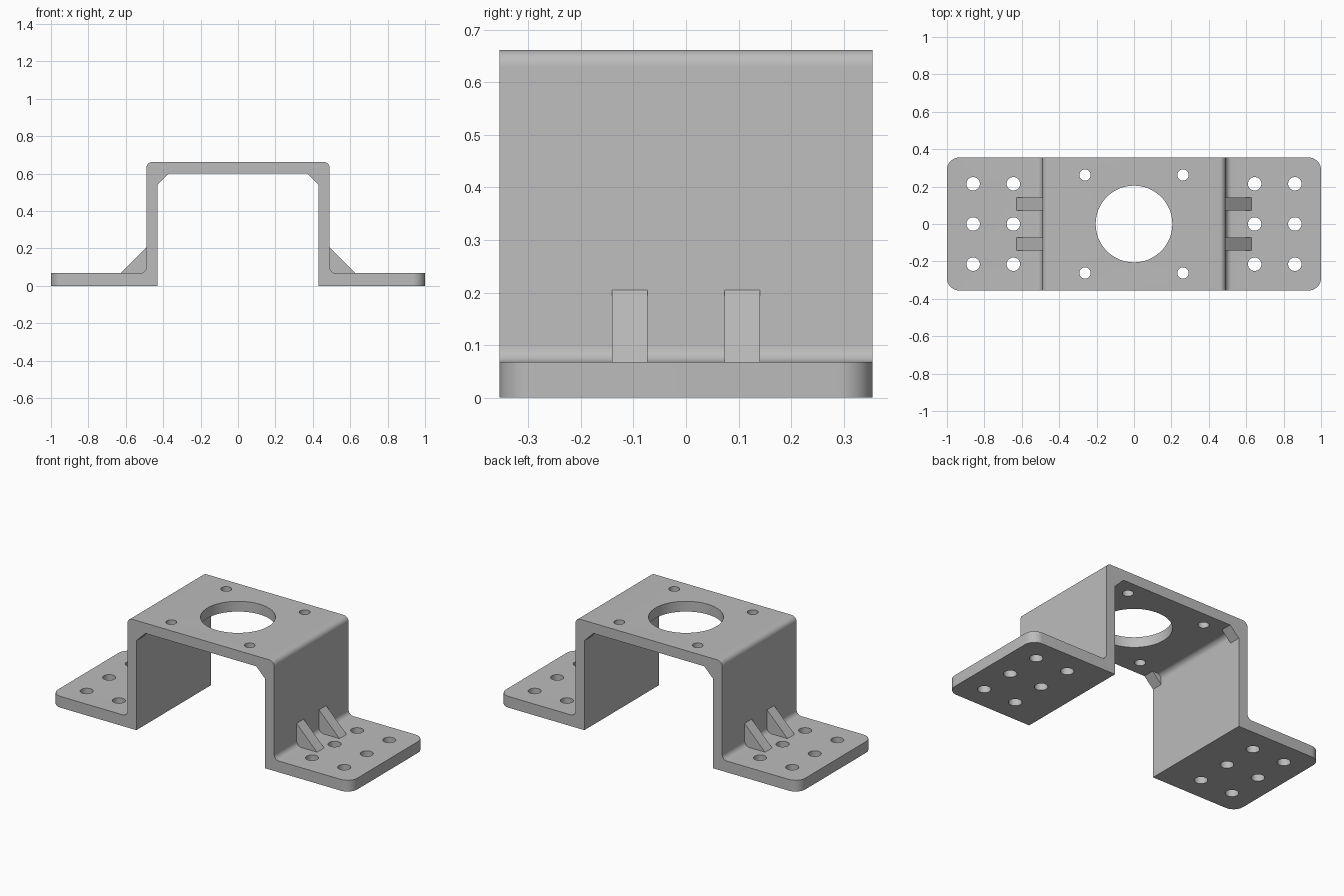
import bpy, bmesh, math
from mathutils import Vector

cube = bpy.data.objects.get("Cube")
if cube:
    bpy.data.objects.remove(cube)

# Main dimensions
HALF_Y = 0.355
WALL_IN, WALL_OUT = 0.43, 0.49
BASE_T, TOP_IN, TOP = 0.068, 0.60, 0.662
FILLET = 0.032
RIB_W = 0.068

grey = bpy.data.materials.new("bracket grey")
grey.use_nodes = True
colour = (0.5, 0.5, 0.5, 1)
grey.diffuse_color = colour
grey.node_tree.nodes["Principled BSDF"].inputs["Base Color"].default_value = colour


def add_object(name, bm):
    bmesh.ops.recalc_face_normals(bm, faces=bm.faces)
    mesh = bpy.data.meshes.new(name)
    bm.to_mesh(mesh)
    bm.free()
    mesh.materials.append(grey)
    obj = bpy.data.objects.new(name, mesh)
    bpy.context.collection.objects.link(obj)
    return obj


def extrude_profile(points, y0, y1):
    """Extrude an x-z outline along y."""
    bm = bmesh.new()
    face = bm.faces.new([bm.verts.new((x, y0, z)) for x, z in points])
    new = bmesh.ops.extrude_face_region(bm, geom=[face])["geom"]
    bmesh.ops.translate(bm, vec=(0, y1 - y0, 0),
                        verts=[v for v in new if isinstance(v, bmesh.types.BMVert)])
    return bm


def round_edges(bm, test, radius, segments=8):
    edges = [e for e in bm.edges if test(e.verts[0].co, e.verts[1].co)]
    bmesh.ops.bevel(bm, geom=edges, offset=radius, segments=segments,
                    profile=0.5, affect='EDGES')


def combine(target, tool, operation):
    """Apply a boolean and remove the tool."""
    tool.hide_render = True
    mod = target.modifiers.new(operation.title(), 'BOOLEAN')
    mod.operation, mod.object, mod.solver = operation, tool, 'EXACT'
    bpy.context.view_layer.objects.active = target
    bpy.ops.object.modifier_apply(modifier=mod.name)
    bpy.data.objects.remove(tool)


# Bent plate: half outline mirrored to the other side
half = [(1, 0), (1, BASE_T), (WALL_OUT, BASE_T), (WALL_OUT, TOP)]
inner = [(WALL_IN, TOP_IN), (WALL_IN, 0)]
mirror = lambda pts: [(-x, z) for x, z in reversed(pts)]
bm = extrude_profile(half + mirror(half) + mirror(inner) + inner, -HALF_Y, HALF_Y)

bends = [(WALL_OUT, BASE_T), (WALL_OUT, TOP), (WALL_IN, TOP_IN)]
round_edges(bm, lambda a, b: abs(a.y - b.y) > 0.5 and any(
    abs(abs(a.x) - x) < 1e-4 and abs(a.z - z) < 1e-4 for x, z in bends), FILLET)
round_edges(bm, lambda a, b: min(abs(a.x), abs(b.x)) > 0.999
            and abs(a.z - b.z) > 0.01, 0.065, 10)
bracket = add_object("bracket", bm)

# Chamfered gussets in the inner top corners
for sx in (-1, 1):
    for sy in (-1, 1):
        tri = [(sx * 0.37, TOP_IN), (sx * WALL_IN, 0.54),
               (sx * (WALL_IN + 0.02), 0.54), (sx * (WALL_IN + 0.02), TOP_IN + 0.02),
               (sx * 0.37, TOP_IN + 0.02)]
        gusset = add_object("corner_gusset", extrude_profile(
            tri, sy * (HALF_Y - RIB_W), sy * HALF_Y))
        combine(bracket, gusset, 'UNION')

# Drilled holes: large bore, top plate screws, flange screws
holes = [(0, 0, 0.205)]
holes += [(x, y, 0.03) for x in (-0.262, 0.262) for y in (-0.262, 0.262)]
holes += [(s * x, y, 0.036) for s in (-1, 1) for x in (0.645, 0.86)
          for y in (-0.215, 0, 0.215)]
drills = bmesh.new()
for x, y, r in holes:
    made = bmesh.ops.create_cone(drills, cap_ends=True, segments=64 if r > 0.1 else 32,
                                 radius1=r, radius2=r, depth=2)
    bmesh.ops.translate(drills, verts=made["verts"], vec=Vector((x, y, 0.3)))
combine(bracket, add_object("drills", drills), 'DIFFERENCE')

# Triangular ribs between walls and flanges
ribs = []
for sx, side in ((-1, "right"), (1, "left")):
    for sy, end in ((-1, "front"), (1, "back")):
        outline = [(sx * x, z) for x, z in (
            (WALL_OUT - 0.02, BASE_T - 0.02), (0.627, BASE_T - 0.02), (0.627, BASE_T),
            (WALL_OUT, 0.205), (WALL_OUT - 0.02, 0.205))]
        y = sy * 0.107
        ribs.append(add_object(f"{side}_{end}_rib", extrude_profile(
            outline, y - RIB_W / 2, y + RIB_W / 2)))

# Smooth the bends and bores, keep the plate edges sharp
bpy.ops.object.select_all(action='DESELECT')
bracket.select_set(True)
bpy.context.view_layer.objects.active = bracket
bpy.ops.object.shade_smooth_by_angle(angle=math.radians(30))
